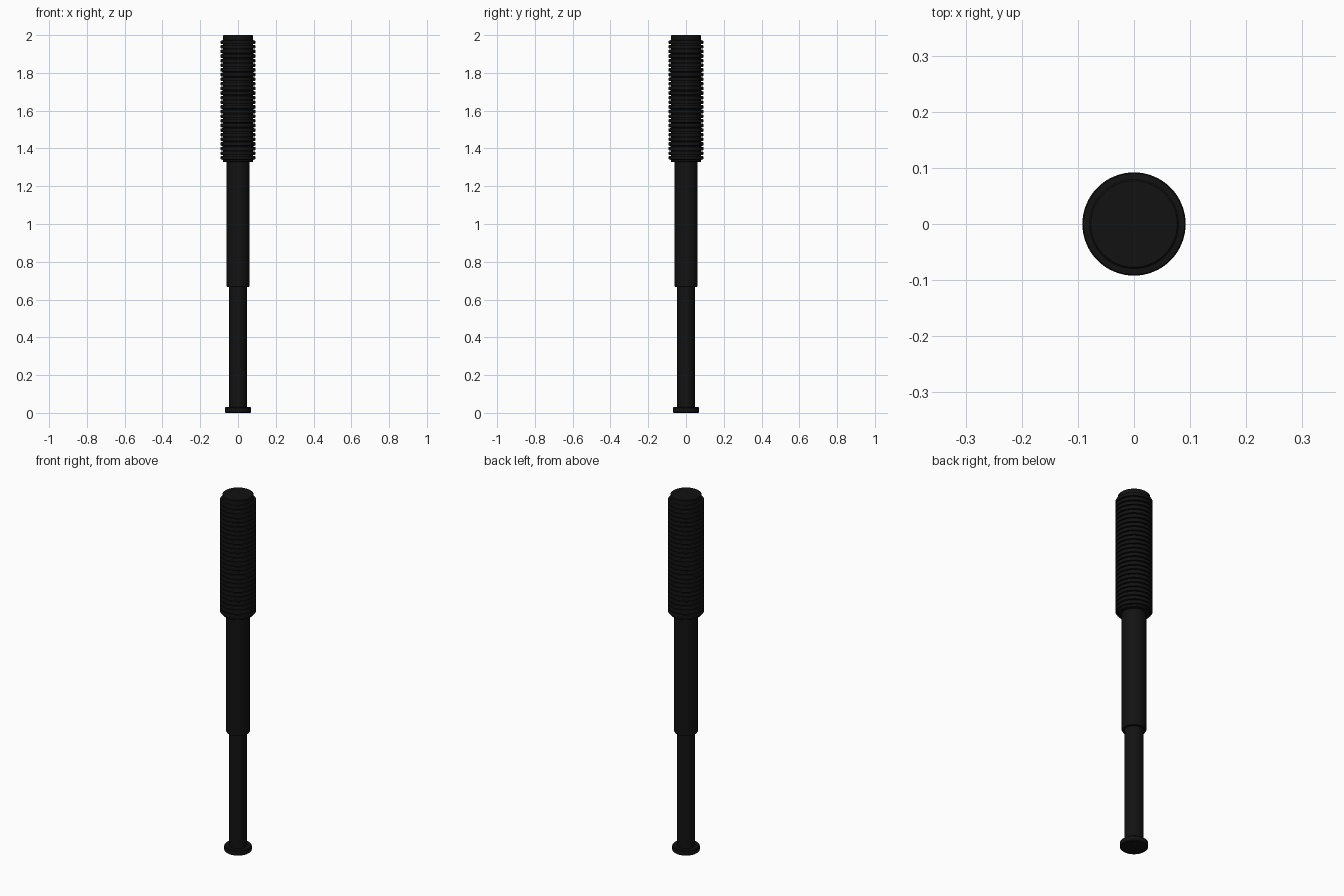
import bpy, bmesh, math

if "Cube" in bpy.data.objects:
    bpy.data.objects.remove(bpy.data.objects["Cube"])

SEGMENTS = 64

black = bpy.data.materials.new("black_metal")
black.diffuse_color = (0.006, 0.006, 0.006, 1)
black.use_nodes = True
black.node_tree.nodes["Principled BSDF"].inputs["Base Color"].default_value = black.diffuse_color


def lathe(name, profile):
    """Spin a list of (radius, z) points, bottom to top, into a capped solid."""
    bm = bmesh.new()
    rings = []
    for r, z in profile:
        rings.append([bm.verts.new((r * math.cos(a), r * math.sin(a), z))
                      for a in (2 * math.pi * i / SEGMENTS for i in range(SEGMENTS))])
    for low, high in zip(rings, rings[1:]):
        for i in range(SEGMENTS):
            j = (i + 1) % SEGMENTS
            bm.faces.new((low[i], low[j], high[j], high[i]))
    bm.faces.new(rings[0][::-1])
    bm.faces.new(rings[-1])
    mesh = bpy.data.meshes.new(name)
    bm.to_mesh(mesh)
    bm.free()
    obj = bpy.data.objects.new(name, mesh)
    bpy.context.collection.objects.link(obj)
    mesh.materials.append(black)
    bpy.ops.object.select_all(action='DESELECT')
    obj.select_set(True)
    bpy.context.view_layer.objects.active = obj
    bpy.ops.object.shade_smooth_by_angle(angle=math.radians(30))
    return obj


# Flanged tip at the bottom
lathe("tip", [(0.066, 0), (0.07, 0.004), (0.07, 0.026), (0.066, 0.03)])

# Two telescoping shafts
lathe("lower_shaft", [(0.047, 0.03), (0.047, 0.67)])
lathe("middle_shaft", [(0.058, 0.667), (0.061, 0.672), (0.061, 1.33)])

# Grip: core with plain ends and evenly spaced raised ribs
CORE, RIB, COUNT = 0.08, 0.092, 26
START, END = 1.338, 1.975
pitch = (END - START) / COUNT
profile = [(CORE - 0.003, 1.327), (CORE, 1.33)]
for k in range(COUNT):
    z = START + k * pitch
    profile += [(CORE, z + 0.002), (RIB - 0.002, z + 0.003), (RIB, z + 0.006),
                (RIB, z + pitch - 0.006), (RIB - 0.002, z + pitch - 0.003),
                (CORE, z + pitch - 0.002)]
profile += [(CORE, 1.997), (CORE - 0.003, 2.0)]
lathe("ribbed_grip", profile)
